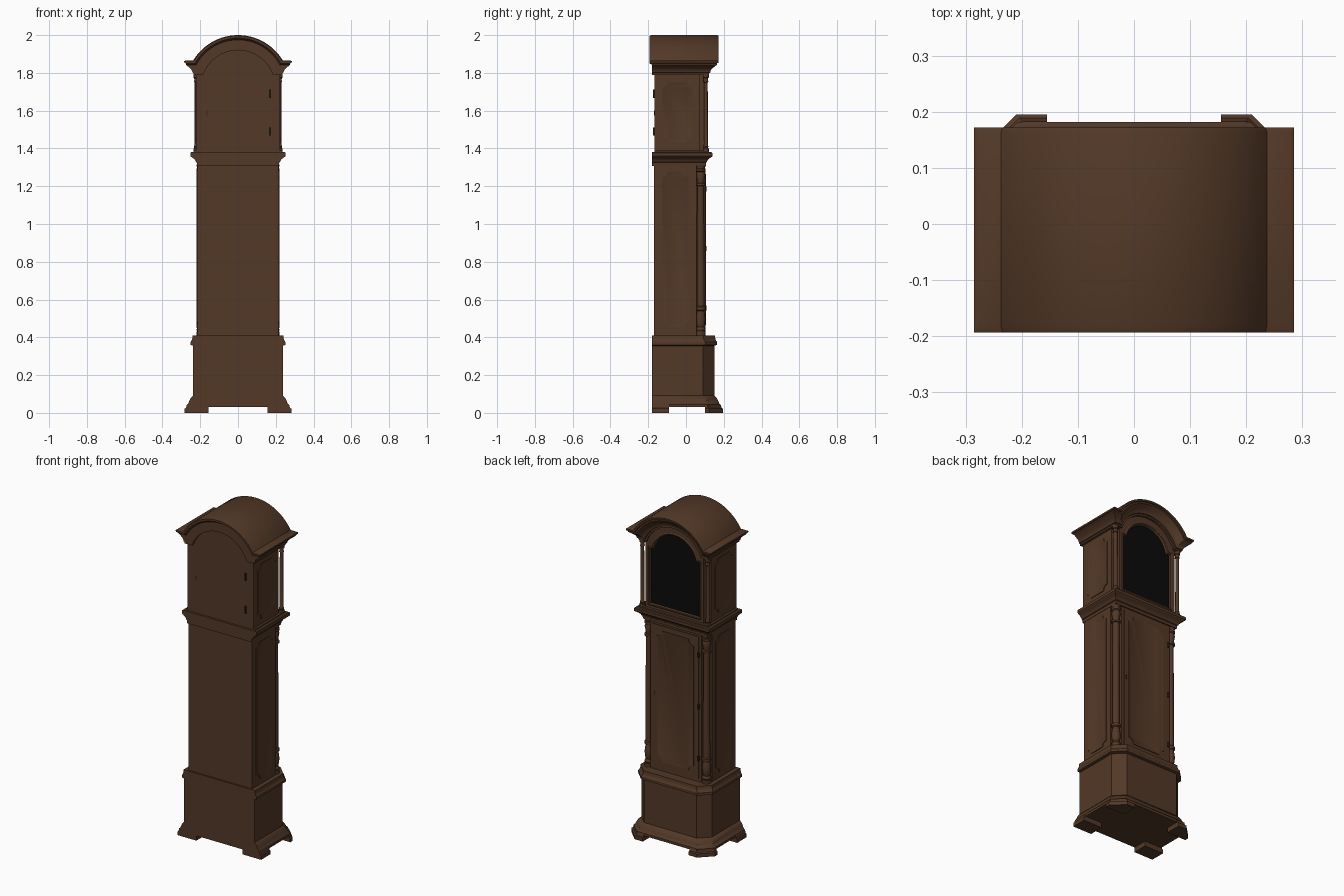
import bpy, bmesh, math

if "Cube" in bpy.data.objects:
    bpy.data.objects.remove(bpy.data.objects["Cube"])

def material(name, rgb):
    m = bpy.data.materials.new(name)
    m.diffuse_color = (*rgb, 1)
    m.use_nodes = True
    m.node_tree.nodes["Principled BSDF"].inputs["Base Color"].default_value = m.diffuse_color
    return m

WOOD = material("dark_walnut", (0.085, 0.040, 0.020))
BLACK = material("black_glass", (0.003, 0.003, 0.003))
IRON = material("dark_iron", (0.03, 0.018, 0.011))

def finish(name, bm, mat):
    bmesh.ops.recalc_face_normals(bm, faces=bm.faces)
    me = bpy.data.meshes.new(name)
    bm.to_mesh(me)
    bm.free()
    me.materials.append(mat)
    ob = bpy.data.objects.new(name, me)
    bpy.context.collection.objects.link(ob)
    bpy.context.view_layer.objects.active = ob
    ob.select_set(True)
    bpy.ops.object.shade_smooth_by_angle(angle=math.radians(30))
    ob.select_set(False)
    return ob

def loft(name, rings, mat=WOOD, caps="ngon"):
    """Skin closed rings; 'strip' caps join the first half of a ring to its second half."""
    bm = bmesh.new()
    vs = [[bm.verts.new(p) for p in r] for r in rings]
    n = len(vs[0])
    for a, b in zip(vs, vs[1:]):
        for i in range(n):
            j = (i + 1) % n
            bm.faces.new((a[i], a[j], b[j], b[i]))
    for r in (vs[0], vs[-1]):
        if caps == "ngon":
            bm.faces.new(r)
        else:
            for i in range(n // 2 - 1):
                bm.faces.new((r[i], r[i + 1], r[n - 2 - i], r[n - 1 - i]))
    return finish(name, bm, mat)

def box(name, x0, x1, y0, y1, z0, z1, mat=WOOD):
    return loft(name, [[(x0, y0, z), (x1, y0, z), (x1, y1, z), (x0, y1, z)] for z in (z0, z1)], mat)

def plan(x, yf, yb, c, z):
    """Floor plan with canted front corners (square when c is 0)."""
    half = [(x, yb), (x, yf - c), (x - c, yf)] if c else [(x, yb), (x, yf)]
    return [(a, b, z) for a, b in half] + [(-a, b, z) for a, b in reversed(half)]

def moulding(name, x, yf, yb, c, profile):
    return loft(name, [plan(x + d, yf + d, yb, c, z) for z, d in profile])

def lathe(name, x, y, profile, n=20):
    return loft(name, [[(x + r * math.cos(math.tau * i / n), y + r * math.sin(math.tau * i / n), z)
                        for i in range(n)] for z, r in profile])

ZC = 1.724  # centre of every arch in the hood

def arch(w, zs, R, y, n=32):
    """Shoulder - arc - shoulder line."""
    a0 = math.asin((zs - ZC) / R)
    arc = [a0 + (math.pi - 2 * a0) * i / n for i in range(n + 1)]
    return ([(w, y, zs)] + [(R * math.cos(a), y, ZC + R * math.sin(a)) for a in arc] + [(-w, y, zs)])

def arched(w, z0, zs, R, y):
    return [(-w, y, z0), (w, y, z0)] + arch(w, zs, R, y)

def fancy(a0, a1, b0, b1, r, n=5):
    """Rectangle with scooped corners."""
    pts = []
    for a, b, t in ((a0, b0, 90), (a1, b0, 180), (a1, b1, 270), (a0, b1, 360)):
        for i in range(n + 1):
            g = math.radians(t - 90 * i / n)
            pts.append((a + r * math.cos(g), b + r * math.sin(g)))
    return pts

def panel(name, a0, a1, b0, b1, r, place):
    """Raised panel with a bevelled rim; place maps (a, b, height) to 3D."""
    steps = ((0, -0.004), (0, 0.004), (0.006, 0.004), (0.012, 0.001))
    loft(name, [[place(a, b, h) for a, b in fancy(a0 + t, a1 - t, b0 + t, b1 - t, r)] for t, h in steps])

# plinth: canted box with skirt and top moulding
moulding("plinth_body", 0.237, 0.15, -0.18, 0.06, [(0.08, 0), (0.37, 0)])
moulding("plinth_skirt", 0.237, 0.15, -0.18, 0.062,
         [(0.03, 0.032), (0.045, 0.032), (0.05, 0.026), (0.065, 0.02), (0.082, 0.011), (0.085, 0.007), (0.093, 0)])
moulding("plinth_top_moulding", 0.237, 0.15, -0.18, 0.062,
         [(0.355, 0), (0.36, 0.014), (0.375, 0.014), (0.382, 0.009), (0.395, 0.005), (0.41, 0.004)])

# bracket feet
for s, side in ((1, "right"), (-1, "left")):
    rings = []
    for z, d in ((0, 0), (0.022, 0), (0.026, -0.006), (0.045, -0.012)):
        X, Y = 0.282 + d, 0.195 + d
        rings.append([(s * a, b, z) for a, b in
                      ((0.155, 0.10), (X, 0.10), (X, Y - 0.072), (X - 0.072, Y), (0.155, Y))])
    loft("front_foot_" + side, rings)
    loft("back_foot_" + side, [[(s * a, b, z) for a, b in
         ((0.155, -0.18), (0.282 + d, -0.18), (0.282 + d, -0.09), (0.155, -0.09))]
         for z, d in ((0, 0), (0.022, 0), (0.026, -0.006), (0.045, -0.012))])

# waist with notched front corners
half = [(0.215, -0.17), (0.215, 0.055), (0.172, 0.055), (0.172, 0.098)]
loft("waist_body", [[(a, b, z) for a, b in half] + [(-a, b, z) for a, b in reversed(half)]
                    for z in (0.40, 1.32)])
box("waist_door", -0.155, 0.155, 0.09, 0.102, 0.43, 1.295)
panel("waist_door_panel", -0.125, 0.125, 0.465, 1.265, 0.035, lambda a, b, h: (a, 0.102 + h, b))
for z in (0.555, 0.87, 1.185):
    box("waist_door_hinge", -0.162, -0.152, 0.095, 0.109, z - 0.014, z + 0.014, IRON)
box("waist_keyhole", 0.136, 0.142, 0.098, 0.104, 0.86, 0.885, IRON)

# corner columns, waist side panels
col = [(0.41, 0.026), (0.43, 0.026), (0.432, 0.022), (0.44, 0.026), (0.448, 0.022), (0.455, 0.019),
       (0.47, 0.023), (0.50, 0.025), (0.53, 0.021), (0.54, 0.018), (0.545, 0.025), (0.56, 0.025), (0.565, 0.02),
       (1.20, 0.018), (1.203, 0.025), (1.215, 0.025), (1.218, 0.018), (1.235, 0.02), (1.26, 0.025),
       (1.275, 0.02), (1.28, 0.026), (1.292, 0.026), (1.295, 0.022), (1.315, 0.027)]
for s, side in ((1, "right"), (-1, "left")):
    lathe("waist_column_" + side, s * 0.194, 0.078, col)
    panel("waist_side_panel_" + side, -0.132, 0.022, 0.45, 1.28, 0.03, lambda a, b, h: (s * (0.215 + h), a, b))

# moulding between waist and hood
moulding("hood_seat_moulding", 0.215, 0.103, -0.18, 0,
         [(1.308, 0.002), (1.325, 0.003), (1.328, 0.008), (1.335, 0.010), (1.343, 0.016), (1.352, 0.027),
          (1.356, 0.034), (1.36, 0.037), (1.376, 0.037), (1.38, 0.033)])

# hood case
loft("hood_body", [arched(0.222, 1.375, 1.792, 0.197, y) for y in (-0.167, 0.075)])
box("hood_sill", -0.235, 0.235, -0.167, 0.122, 1.378, 1.388)

# roof and arched cornice swept as one
rings = []
for h, d in ((0, 0), (0.010, 0), (0.012, 0.006), (0.022, 0.008), (0.032, 0.014), (0.042, 0.025),
             (0.052, 0.037), (0.055, 0.041), (0.064, 0.041), (0.066, 0.049), (0.076, 0.050), (0.08, 0.042)):
    back = -0.18 if h < 0.06 else (-0.193 if h < 0.078 else -0.182)
    front = arch(0.235 + d, 1.79 + h * 0.95, 0.196 + h, 0.122 + d)
    rings.append(front + [(x, back, z) for x, _, z in reversed(front)])
loft("hood_roof_cornice", rings, caps="strip")

# hood door frame and dark dial glass
loft("hood_door_frame", [arched(0.195, 1.39, 1.785, 0.200, 0.06), arched(0.195, 1.39, 1.785, 0.200, 0.110),
                         arched(0.178, 1.405, 1.765, 0.160, 0.110), arched(0.174, 1.41, 1.76, 0.154, 0.114),
                         arched(0.168, 1.416, 1.755, 0.148, 0.112), arched(0.162, 1.42, 1.75, 0.142, 0.100)])
loft("dial_glass", [arched(0.163, 1.419, 1.751, 0.143, y) for y in (0.098, 0.102)], BLACK)

# hood columns and side panels
hood_col = [(1.385, 0.016), (1.40, 0.016), (1.402, 0.011), (1.41, 0.014), (1.418, 0.011), (1.75, 0.010),
            (1.753, 0.014), (1.76, 0.011), (1.772, 0.012), (1.775, 0.016), (1.793, 0.016)]
for s, side in ((1, "right"), (-1, "left")):
    lathe("hood_column_" + side, s * 0.220, 0.105, hood_col, 16)
    panel("hood_side_panel_" + side, -0.13, 0.04, 1.425, 1.755, 0.032, lambda a, b, h: (s * (0.222 + h), a, b))

# back door hinges and catch
for z in (1.69, 1.49):
    box("back_door_hinge", 0.165, 0.174, -0.175, -0.16, z - 0.022, z + 0.022, IRON)
box("back_door_catch", -0.168, -0.162, -0.170, -0.16, 1.575, 1.60, IRON)
